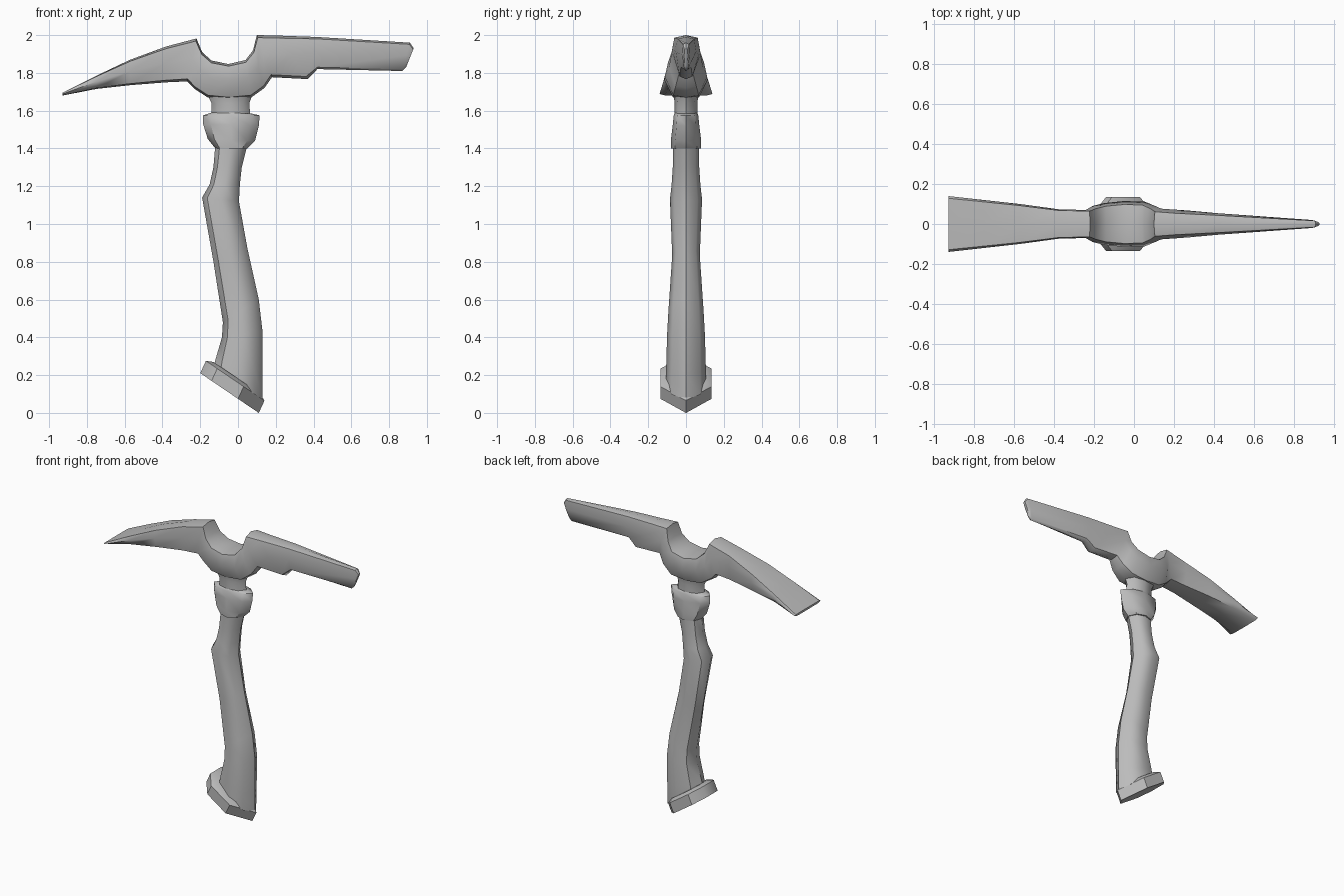
import bpy
import bmesh
from math import radians

cube = bpy.data.objects.get("Cube")
if cube:
    bpy.data.objects.remove(cube, do_unlink=True)

steel = bpy.data.materials.new("plain_grey")
steel.use_nodes = True
grey = (0.5, 0.5, 0.5, 1)
steel.diffuse_color = grey
steel.node_tree.nodes["Principled BSDF"].inputs["Base Color"].default_value = grey


def loft(name, rings):
    """Skin a chain of equal-sized point rings and cap both ends."""
    bm = bmesh.new()
    loops = [[bm.verts.new(point) for point in ring] for ring in rings]
    count = len(loops[0])
    for lower, upper in zip(loops, loops[1:]):
        for i in range(count):
            j = (i + 1) % count
            bm.faces.new((lower[i], lower[j], upper[j], upper[i]))
    bm.faces.new(loops[0])
    bm.faces.new(loops[-1])
    bmesh.ops.recalc_face_normals(bm, faces=bm.faces)
    mesh = bpy.data.meshes.new(name)
    bm.to_mesh(mesh)
    bm.free()
    obj = bpy.data.objects.new(name, mesh)
    bpy.context.collection.objects.link(obj)
    mesh.materials.append(steel)
    bpy.ops.object.select_all(action="DESELECT")
    bpy.context.view_layer.objects.active = obj
    obj.select_set(True)
    bpy.ops.object.shade_smooth_by_angle(angle=radians(45))
    return obj


def mirrored(half):
    """Close a half outline, whose ends lie on y = 0, across the middle."""
    return half + [(x, -y, z) for x, y, z in half[-2:0:-1]]


def shaft_ring(left, left_z, right, right_z, width):
    """Eight-sided ring between a left and a right edge point."""
    outline = [(0, 0), (0.14, 0.72), (0.5, 1), (0.84, 0.72), (1, 0)]
    return mirrored([(left + (right - left) * t, width * side,
                      left_z + (right_z - left_z) * t) for t, side in outline])


def head_ring(top_x, top, low_x, low, width, crown, keel):
    """Ring across the head; crown and keel set the upper and lower breadth."""
    outline = [(0, 1), (crown, 0.94), (1, 0.55), (keel, 0.06), (0, 0)]
    return mirrored([(low_x + (top_x - low_x) * t, width * side,
                      low + (top - low) * t) for side, t in outline])


# Curved grip
grip = [
    (-0.13, 0.24, 0.13, 0.07, 0.105),
    (-0.12, 0.28, 0.13, 0.2, 0.105),
    (-0.085, 0.4, 0.13, 0.43, 0.1),
    (-0.08, 0.48, 0.11, 0.6, 0.093),
    (-0.13, 0.8, 0.05, 0.87, 0.073),
    (-0.19, 1.14, 0.005, 1.12, 0.085),
    (-0.15, 1.21, 0.01, 1.21, 0.076),
    (-0.13, 1.3, 0.02, 1.3, 0.07),
    (-0.12, 1.42, 0.05, 1.42, 0.07),
]
loft("grip", [shaft_ring(*row) for row in grip])

# Collar below the head
collar = [
    (-0.12, 1.4, 0.05, 1.4, 0.08),
    (-0.16, 1.45, 0.09, 1.44, 0.08),
    (-0.185, 1.53, 0.11, 1.52, 0.07),
    (-0.185, 1.575, 0.115, 1.575, 0.065),
    (-0.14, 1.59, 0.07, 1.585, 0.06),
]
loft("collar", [shaft_ring(*row) for row in collar])

# Neck joining collar and head
neck = [
    (-0.14, 1.57, 0.065, 1.57, 0.06),
    (-0.14, 1.64, 0.06, 1.64, 0.06),
    (-0.16, 1.68, 0.075, 1.68, 0.065),
    (-0.17, 1.74, 0.09, 1.74, 0.085),
]
loft("neck", [shaft_ring(*row) for row in neck])


# Slanted butt with a pointed toe
def butt_ring(heel_x, heel_z, scale):
    outline = [(0, 0), (0, 0.06), (0.06, 0.135), (0.2, 0.135), (0.31, 0)]
    return mirrored([(heel_x + 0.155 + (x - 0.155) * scale, y * scale,
                      heel_z - 0.105 - (x - 0.155) * scale * 0.68)
                     for x, y in outline])


loft("butt", [butt_ring(-0.2, 0.21, 1), butt_ring(-0.17, 0.275, 1),
              butt_ring(-0.16, 0.29, 0.8)])

# Head: broad adze blade, round eye and narrow pick in one skin
adze = [
    (-0.93, 1.695, -0.93, 1.68, 0.14),
    (-0.75, 1.785, -0.75, 1.715, 0.12),
    (-0.57, 1.87, -0.57, 1.735, 0.1),
    (-0.38, 1.94, -0.38, 1.75, 0.074),
    (-0.22, 1.982, -0.27, 1.755, 0.07),
]
eye = [
    (-0.19, 1.91, -0.23, 1.715, 0.09),
    (-0.14, 1.865, -0.16, 1.67, 0.105),
    (-0.05, 1.847, -0.05, 1.66, 0.115),
    (0.04, 1.868, 0.07, 1.67, 0.112),
    (0.08, 1.92, 0.14, 1.72, 0.09),
]
pick = [
    (0.1, 2, 0.18, 1.777, 0.077),
    (0.2, 1.998, 0.37, 1.767, 0.067),
    (0.42, 1.99, 0.42, 1.82, 0.054),
    (0.91, 1.96, 0.87, 1.81, 0.02),
    (0.93, 1.93, 0.89, 1.83, 0.01),
]
head = [head_ring(*row, crown=0.92, keel=0.8) for row in adze]
head += [head_ring(*row, crown=0.85, keel=0.6) for row in eye]
head += [head_ring(*row, crown=0.8, keel=0.5) for row in pick]
loft("head", head)
